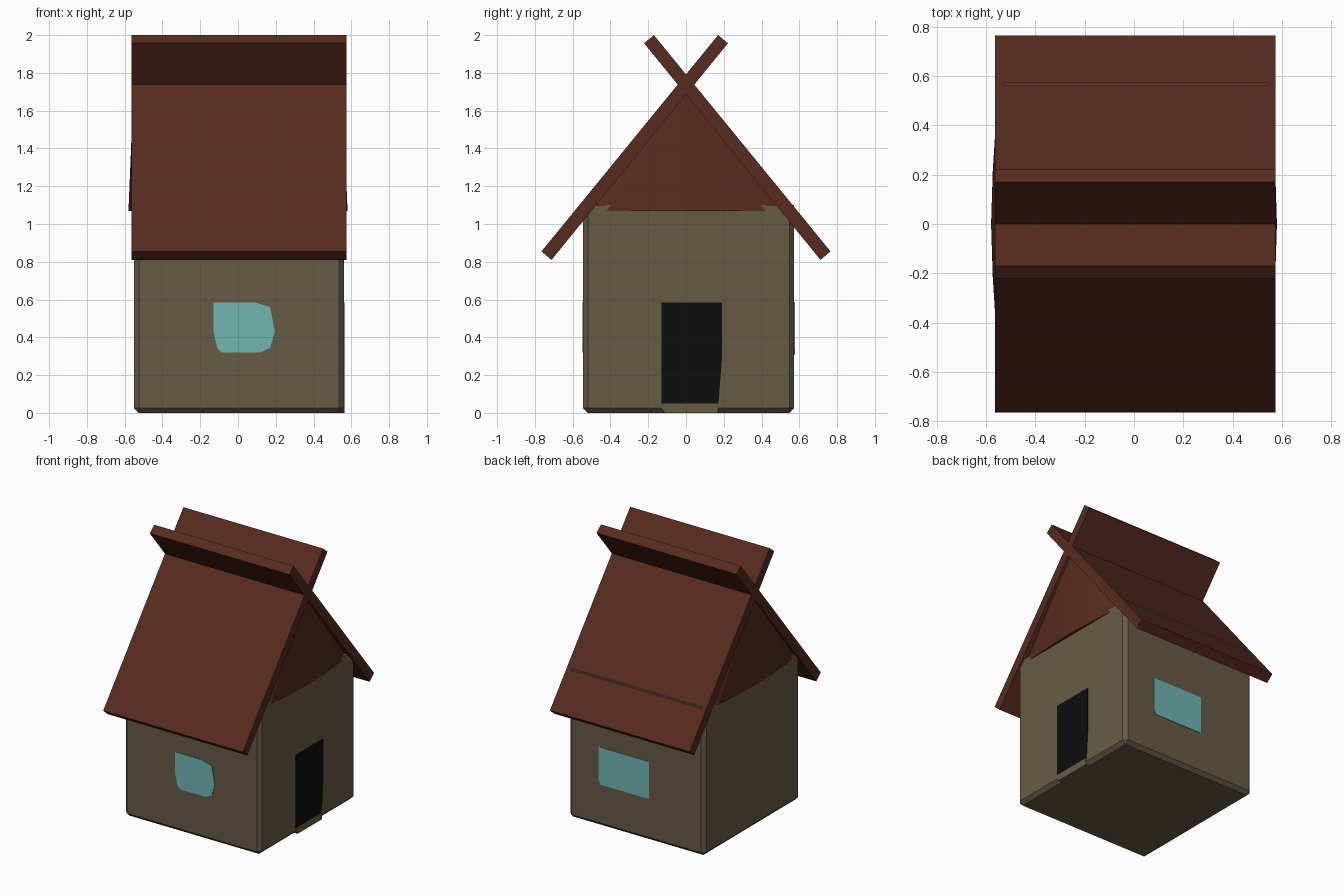
import bpy, bmesh

if "Cube" in bpy.data.objects:
    bpy.data.objects.remove(bpy.data.objects["Cube"])


def material(name, rgb):
    m = bpy.data.materials.new(name)
    m.diffuse_color = (*rgb, 1)
    m.use_nodes = True
    m.node_tree.nodes["Principled BSDF"].inputs["Base Color"].default_value = m.diffuse_color
    return m


PLASTER = material("plaster", (0.135, 0.105, 0.06))
ROOF = material("roof_wood", (0.095, 0.024, 0.013))
GLASS = material("glass", (0.16, 0.47, 0.45))
DARK = material("dark_opening", (0.004, 0.004, 0.004))


def make_object(name, bm, mat):
    bmesh.ops.recalc_face_normals(bm, faces=bm.faces)
    mesh = bpy.data.meshes.new(name)
    bm.to_mesh(mesh)
    bm.free()
    ob = bpy.data.objects.new(name, mesh)
    bpy.context.collection.objects.link(ob)
    mesh.materials.append(mat)
    return ob


def prism(name, profile, axis, start, end, mat):
    """Extrude a 2D profile along x (profile = y,z) or y (profile = x,z)."""
    bm = bmesh.new()

    def place(p, d):
        return (d, p[0], p[1]) if axis == "x" else (p[0], d, p[1])
    face = bm.faces.new([bm.verts.new(place(p, start)) for p in profile])
    ext = bmesh.ops.extrude_face_region(bm, geom=[face])
    shift = (end - start, 0, 0) if axis == "x" else (0, end - start, 0)
    bmesh.ops.translate(bm, vec=shift,
                        verts=[g for g in ext["geom"] if isinstance(g, bmesh.types.BMVert)])
    return make_object(name, bm, mat)


# House body: box bevelled on the corners and base, sharp along the top
x0, x1, y0, y1, top = -0.55, 0.56, -0.545, 0.573, 1.10
bm = bmesh.new()
bmesh.ops.create_cube(bm, size=1)
for v in bm.verts:
    v.co = (x1 if v.co.x > 0 else x0, y1 if v.co.y > 0 else y0, top if v.co.z > 0 else 0)
soft = [e for e in bm.edges if min(v.co.z for v in e.verts) < 0.01]
bmesh.ops.bevel(bm, geom=soft, offset=0.025, segments=1, affect="EDGES")
make_object("house_body", bm, PLASTER)

# Two roof slabs crossing at the ridge
slab = [(0.765, 0.855), (0.712, 0.81), (-0.222, 1.957), (-0.17, 2.0)]
for name, s in (("roof_slab_back", 1), ("roof_slab_front", -1)):
    prism(name, [(s * y, z) for y, z in slab], "x", -0.565, 0.575, ROOF)

# Gable infill: bowed outward at the foot, narrowing to the ridge
foot = [(0.53, -0.52), (0.56, -0.42), (0.573, -0.22), (0.58, 0),
        (0.573, 0.22), (0.56, 0.42), (0.53, 0.52)]
for name, s in (("gable_right", 1), ("gable_left", -1)):
    bm = bmesh.new()
    apex = bm.verts.new((s * 0.553, 0, 1.72))
    ring = [bm.verts.new((s * x, y, 1.07)) for x, y in foot]
    for a, b in zip(ring, ring[1:]):
        bm.faces.new((apex, a, b))
    bm.faces.new((apex, ring[-1], ring[0]))
    bm.faces.new(ring)
    make_object(name, bm, ROOF)

# Windows
prism("front_window", [(-0.13, 0.585), (0.09, 0.585), (0.17, 0.56), (0.195, 0.43),
                       (0.17, 0.345), (0.12, 0.32), (-0.09, 0.32), (-0.11, 0.345),
                       (-0.13, 0.43)], "y", -0.549, -0.53, GLASS)
prism("back_window", [(-0.10, 0.585), (0.31, 0.585), (0.31, 0.34), (0.29, 0.31),
                      (-0.10, 0.31)], "y", 0.56, 0.577, GLASS)

# Doorway and its sill
prism("doorway", [(-0.13, 0.585), (0.19, 0.585), (0.19, 0.28), (0.172, 0.05),
                  (-0.13, 0.05)], "x", 0.54, 0.564, DARK)
prism("door_sill", [(-0.13, 0.05), (0.172, 0.05), (0.17, 0.0), (-0.11, 0.0),
                    (-0.13, 0.02)], "x", 0.5, 0.565, PLASTER)
